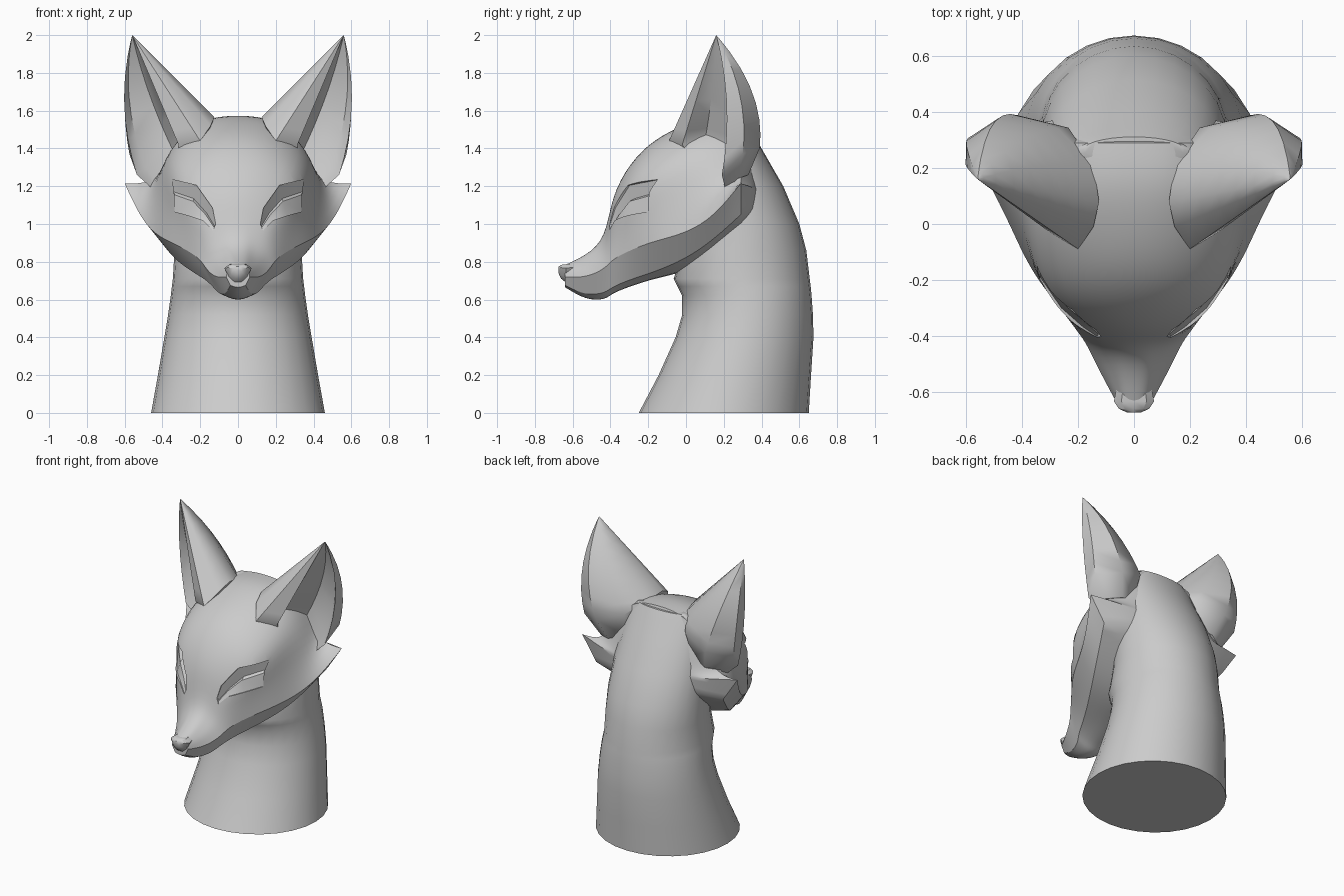
import bpy, bmesh, math
from mathutils import Vector
from mathutils.bvhtree import BVHTree

if "Cube" in bpy.data.objects:
    bpy.data.objects.remove(bpy.data.objects["Cube"])


def activate(ob):
    bpy.ops.object.select_all(action='DESELECT')
    ob.select_set(True)
    bpy.context.view_layer.objects.active = ob


def smooth(ob, angle):
    activate(ob)
    bpy.ops.object.shade_smooth_by_angle(angle=math.radians(angle))


def loft(name, rings, crease_rows=(), crease_rings=()):
    """Skin a list of closed rings and cap both ends."""
    bm = bmesh.new()
    vs = [[bm.verts.new(p) for p in r] for r in rings]
    n = len(vs[0])
    for a, b in zip(vs, vs[1:]):
        for i in range(n):
            j = (i + 1) % n
            bm.faces.new((a[i], a[j], b[j], b[i]))
    bm.faces.new(vs[0])
    bm.faces.new(vs[-1])
    bmesh.ops.recalc_face_normals(bm, faces=bm.faces)
    if crease_rows or crease_rings:
        layer = bm.edges.layers.float.new("crease_edge")
        for i in crease_rows:
            for a, b in zip(vs, vs[1:]):
                bm.edges.get((a[i], b[i]))[layer] = 1.0
        for k in crease_rings:
            for i in range(n):
                bm.edges.get((vs[k][i], vs[k][(i + 1) % n]))[layer] = 1.0
    me = bpy.data.meshes.new(name)
    bm.to_mesh(me)
    bm.free()
    ob = bpy.data.objects.new(name, me)
    bpy.context.collection.objects.link(ob)
    return ob


# Neck: ellipses given as (z, front y, back y, half width)
neck = [(0, -.25, .65, .46), (.2, -.145, .662, .424), (.4, -.055, .675, .39),
        (.52, -.02, .672, .37), (.62, -.02, .665, .356), (.67, -.045, .66, .35),
        (.71, -.065, .655, .345), (.86, -.02, .637, .336), (1.0, 0, .6, .333),
        (1.2, 0, .515, .322), (1.4, .03, .4, .295), (1.5, .12, .345, .25),
        (1.555, .22, .312, .18)]
rings = []
for z, f, b, w in neck:
    ring = []
    for k in range(28):
        a = 2 * math.pi * k / 28
        ring.append((w * math.cos(a), (f + b) / 2 + (b - f) / 2 * math.sin(a), z))
    rings.append(ring)
smooth(loft("neck", rings), 50)

# Head: slices from muzzle to nape (y, top z, five side points x z, bottom z)
slices = [
    (-.64, .785, .03, .78, .045, .765, .057, .745, .062, .72, .04, .675, .66),
    (-.53, .835, .045, .828, .075, .80, .105, .765, .122, .715, .07, .62, .585),
    (-.425, .925, .045, .915, .085, .88, .135, .835, .172, .765, .105, .635, .58),
    (-.395, 1.15, .075, 1.13, .165, 1.04, .175, .94, .195, .81, .13, .665, .615),
    (-.30, 1.325, .14, 1.31, .305, 1.2, .27, 1.0, .265, .86, .17, .705, .65),
    (-.17, 1.46, .18, 1.43, .365, 1.29, .355, 1.1, .37, .91, .24, .745, .695),
    (.0, 1.54, .2, 1.51, .38, 1.38, .405, 1.18, .445, .95, .34, .815, .71),
    (.15, 1.58, .2, 1.57, .38, 1.40, .44, 1.2, .52, 1.04, .42, .92, .8),
    (.29, 1.575, .21, 1.56, .35, 1.38, .44, 1.21, .60, 1.215, .49, 1.05, .9),
    (.40, 1.3, .1, 1.28, .18, 1.26, .22, 1.22, .25, 1.18, .23, 1.1, 1.0)]
rings = []
for s in slices:
    y = s[0]
    side = [(s[i], y, s[i + 1]) for i in range(2, 12, 2)]
    rings.append([(0, y, s[1])] + side + [(0, y, s[12])]
                 + [(-x, y, z) for x, y, z in reversed(side)])
head = loft("head", rings, (4, 5, 7, 8), (0, 8))
sub = head.modifiers.new("round", 'SUBSURF')
sub.levels = 2
activate(head)
bpy.ops.object.modifier_apply(modifier="round")

# Narrow eye sockets following the face: columns of brow, crease, lid, lower rim
columns = [((.118, 1.0), (.124, .988), (.127, .982), (.132, .965)),
           ((.135, 1.085), (.165, 1.057), (.17, 1.048), (.185, 1.02)),
           ((.22, 1.205), (.235, 1.135), (.238, 1.12), (.26, 1.045)),
           ((.348, 1.235), (.338, 1.17), (.337, 1.155), (.335, 1.065))]
depths = (.02, .045, .055, .045)
tree = BVHTree.FromObject(head, bpy.context.evaluated_depsgraph_get())
back = []
for col, deep in zip(columns, depths):
    pts = []
    for (x, z), k in zip(col, (.15, 1, .5, .2)):
        hit = tree.ray_cast(Vector((x, -2, z)), Vector((0, 1, 0)))[0]
        pts.append((x, (hit.y if hit else -.2) + k * deep, z))
    back.append(pts)
for sign in (1, -1):
    rings = []
    for pts in back:
        ring = pts + [(pts[-1][0], -.62, pts[-1][2]), (pts[0][0], -.62, pts[0][2])]
        rings.append([(sign * x, y, z) for x, y, z in ring])
    cutter = loft("eye_cutter", rings)
    cutter.hide_render = True
    cut = head.modifiers.new("eye", 'BOOLEAN')
    cut.operation = 'DIFFERENCE'
    cut.solver = 'EXACT'
    cut.object = cutter
    activate(head)
    bpy.ops.object.modifier_apply(modifier="eye")
    bpy.data.objects.remove(cutter)
smooth(head, 30)

# Nose: shield shape tapering forward (y, scale, centre z)
shield = [(0, .045), (.045, .045), (.072, .025), (.05, -.025), (.02, -.052),
          (-.02, -.052), (-.05, -.025), (-.072, .025), (-.045, .045)]
smooth(loft("nose", [[(x * k, y, zc + z * k) for x, z in shield]
                     for y, k, zc in ((-.58, .85, .75), (-.635, 1, .742),
                                      (-.662, .75, .75), (-.675, .35, .758))]), 35)

# Ears: hollow C-shaped section (x, y, z, outward bulge x, y) drawn up to the tip
section = [(.315, -.02, 1.42, 0, 0), (.20, -.09, 1.44, 0, 0),
           (.145, -.01, 1.52, 0, 0), (.125, .08, 1.565, 0, 0),
           (.145, .21, 1.54, 0, .02), (.235, .345, 1.47, 0, .05),
           (.42, .39, 1.40, .02, .075), (.575, .30, 1.37, .033, .055),
           (.535, .19, 1.26, .055, .04), (.49, .25, 1.30, .05, .05),
           (.34, .27, 1.38, .02, .05), (.26, .10, 1.44, .01, .01)]
tip = Vector((.56, .16, 2.0))
root = Vector((.30, .24, 1.05))
rings = [[Vector(p[:3]).lerp(root, .4) for p in section]]
for s in (0, .12, .25, .4, .55, .7, .85, .95, .995):
    k = 4 * s * (1 - s)
    rings.append([Vector(p[:3]).lerp(tip, s) + Vector((p[3] * k, p[4] * k, 0))
                  for p in section])
ears = loft("ears", rings)
ears.modifiers.new("pair", 'MIRROR')
ears.modifiers["pair"].use_mirror_merge = False
activate(ears)
bpy.ops.object.modifier_apply(modifier="pair")
smooth(ears, 45)
